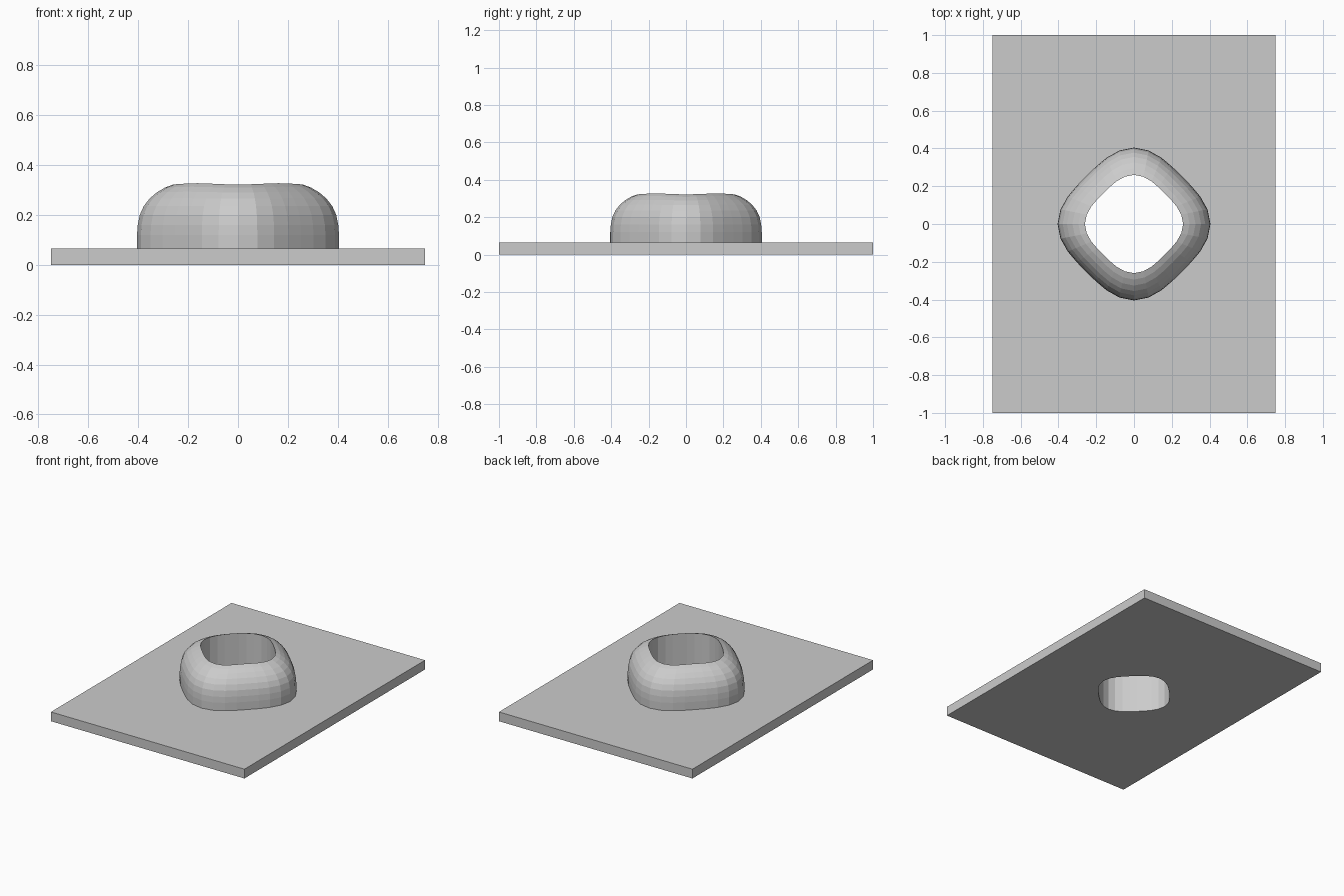
import bpy, bmesh, math

if "Cube" in bpy.data.objects:
    bpy.data.objects.remove(bpy.data.objects["Cube"])

SEGMENTS = 32
PLATE_TOP = 0.065
HOLE = 0.26      # hole radius along the axes
POWER = 3.1      # squareness of the rounded diamond outline


def outline(radius):
    """Rounded diamond with its corners on the x and y axes."""
    a = radius / 2 ** (0.5 - 1 / POWER)
    points = []
    for i in range(SEGMENTS):
        t = 2 * math.pi * i / SEGMENTS
        u, v = abs(math.cos(t - math.pi / 4)), abs(math.sin(t - math.pi / 4))
        r = a / (u ** POWER + v ** POWER) ** (1 / POWER)
        points.append((r * math.cos(t), r * math.sin(t), math.sin(2 * t) ** 2))
    return points


def loft(name, rings, capped=False):
    """Join rings of (radius, height, extra height on the flat sides)."""
    bm = bmesh.new()
    loops = [[bm.verts.new((x, y, z + lift * side)) for x, y, side in outline(r)]
             for r, z, lift in rings]
    for lower, upper in zip(loops, loops[1:]):
        for i in range(SEGMENTS):
            j = (i + 1) % SEGMENTS
            bm.faces.new((lower[i], lower[j], upper[j], upper[i]))
    if capped:
        bm.faces.new(loops[0][::-1])
        bm.faces.new(loops[-1])
    mesh = bpy.data.meshes.new(name)
    bm.to_mesh(mesh)
    bm.free()
    obj = bpy.data.objects.new(name, mesh)
    bpy.context.collection.objects.link(obj)
    return obj


# Base plate
bpy.ops.mesh.primitive_cube_add(size=1, location=(0, 0, PLATE_TOP / 2))
plate = bpy.context.object
plate.name = "base_plate"
plate.scale = (1.5, 2, PLATE_TOP)
bpy.ops.object.transform_apply(location=True, scale=True)

# Through hole in the plate
cutter = loft("hole_cutter", [(HOLE, -0.1, 0), (HOLE, 0.2, 0)], capped=True)
cut = plate.modifiers.new("hole", 'BOOLEAN')
cut.operation = 'DIFFERENCE'
cut.solver = 'EXACT'
cut.object = cutter
bpy.context.view_layer.objects.active = plate
bpy.ops.object.modifier_apply(modifier=cut.name)
bpy.data.objects.remove(cutter)

# Domed collar: outer wall curving in to the rim, then straight down the hole
loft("domed_collar", [
    (0.405, PLATE_TOP, 0), (0.405, 0.12, 0), (0.402, 0.16, 0), (0.394, 0.2, 0),
    (0.378, 0.235, 0.001), (0.355, 0.265, 0.002), (0.326, 0.29, 0.003),
    (0.294, 0.309, 0.004), (HOLE, 0.322, 0.005), (HOLE, PLATE_TOP, 0)])
